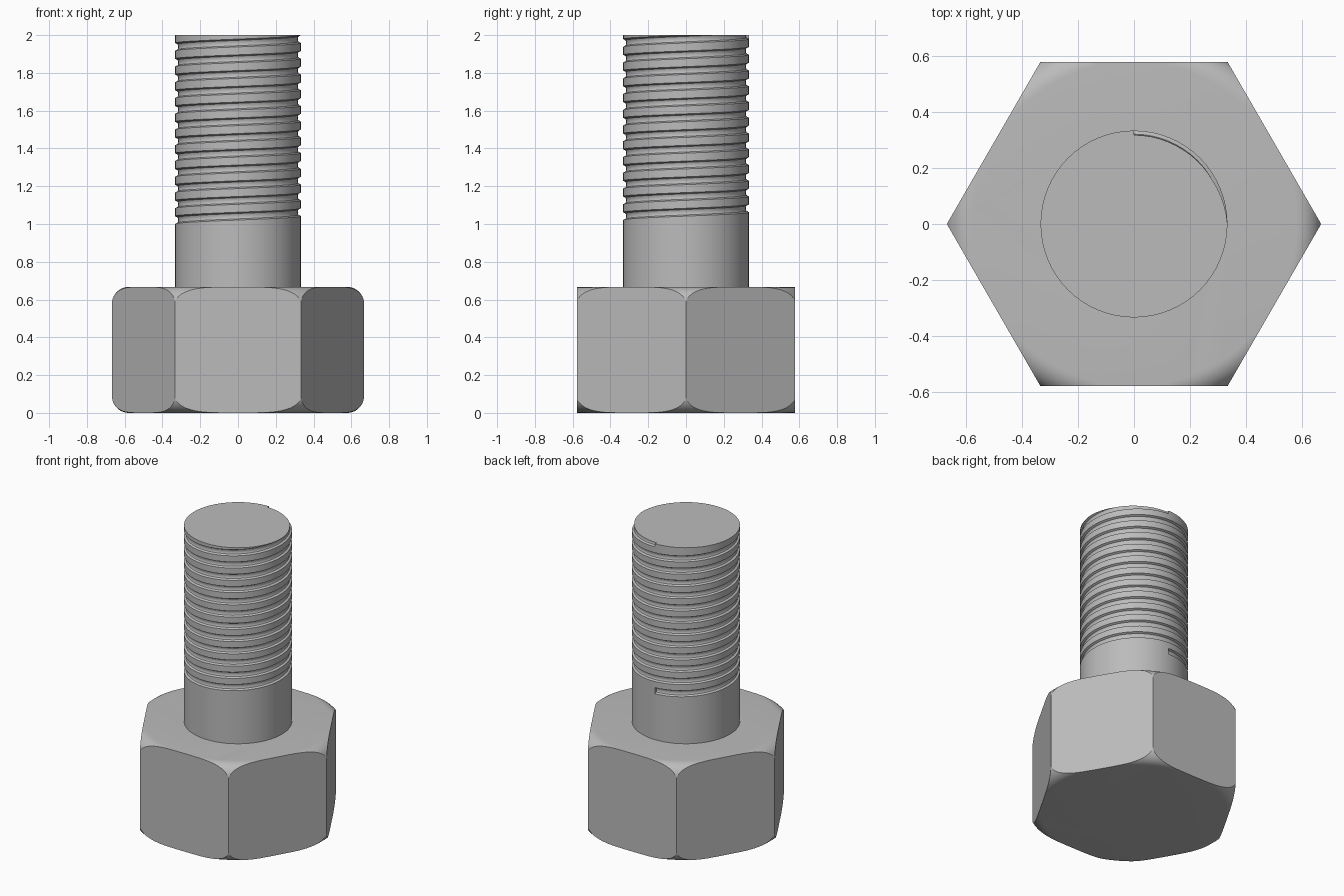
import bpy, bmesh, math

if "Cube" in bpy.data.objects:
    bpy.data.objects.remove(bpy.data.objects["Cube"])

steel = bpy.data.materials.new("steel_grey")
steel.use_nodes = True
GREY = (0.5, 0.5, 0.5, 1)
steel.diffuse_color = GREY
steel.node_tree.nodes["Principled BSDF"].inputs["Base Color"].default_value = GREY

HEAD_R, HEAD_H, FILLET = 0.667, 0.667, 0.09
SHANK_R, TOP, THREAD_START = 0.333, 2.0, 1.0
TURNS, DEPTH, STEPS = 12, 0.016, 64
PITCH = (TOP - THREAD_START) / TURNS


def make_object(name, bm):
    bmesh.ops.recalc_face_normals(bm, faces=bm.faces)
    mesh = bpy.data.meshes.new(name)
    bm.to_mesh(mesh)
    bm.free()
    mesh.materials.append(steel)
    obj = bpy.data.objects.new(name, mesh)
    bpy.context.collection.objects.link(obj)
    return obj


def select(obj):
    bpy.ops.object.select_all(action='DESELECT')
    obj.select_set(True)
    bpy.context.view_layer.objects.active = obj


# Hexagonal head: a prism intersected with a rounded drum
bm = bmesh.new()
ring = [bm.verts.new((HEAD_R * math.cos(a), HEAD_R * math.sin(a), 0))
        for a in (math.radians(60 * i) for i in range(6))]
base = bm.faces.new(ring)
extruded = bmesh.ops.extrude_face_region(bm, geom=[base])["geom"]
bmesh.ops.translate(bm, vec=(0, 0, HEAD_H),
                    verts=[v for v in extruded if isinstance(v, bmesh.types.BMVert)])
head = make_object("hex_head", bm)

quarter = [math.pi / 2 * i / 10 for i in range(11)]
core = HEAD_R - FILLET
lower = [(core + FILLET * math.sin(a), FILLET * (1 - math.cos(a))) for a in quarter]
profile = lower + [(r, HEAD_H - z) for r, z in reversed(lower)]
bm = bmesh.new()
rings = []
for r, z in profile:
    r += 0.0005
    rings.append([bm.verts.new((r * math.cos(a), r * math.sin(a), z))
                  for a in (math.tau * i / 96 for i in range(96))])
for a, b in zip(rings, rings[1:]):
    for i in range(96):
        j = (i + 1) % 96
        bm.faces.new((a[i], a[j], b[j], b[i]))
bm.faces.new(rings[0])
bm.faces.new(rings[-1])
drum = make_object("head_rounding_cutter", bm)
drum.hide_render = True

cut = head.modifiers.new("rounded_corners", 'BOOLEAN')
cut.operation = 'INTERSECT'
cut.solver = 'EXACT'
cut.object = drum
select(head)
bpy.ops.object.modifier_apply(modifier=cut.name)
bpy.data.objects.remove(drum)
bpy.ops.object.shade_smooth_by_angle(angle=math.radians(22))

# Threaded shank: one pitch of groove and ridge swept along a right-handed helix
groove = [(-0.25, 0), (-0.17, 0.8), (-0.08, 1), (0.08, 1), (0.17, 0.8), (0.25, 0), (0.75, 0)]
bm = bmesh.new()


def column(step, cut_depth):
    angle = math.pi / 2 + math.tau * step / STEPS
    z0 = THREAD_START + PITCH * step / STEPS
    return [bm.verts.new(((SHANK_R - d * cut_depth) * math.cos(angle),
                          (SHANK_R - d * cut_depth) * math.sin(angle),
                          z0 + s * PITCH)) for s, d in groove]


last = TURNS * STEPS
columns = [column(i, 0) for i in range(-6 * STEPS, 1)]
columns += [column(i, DEPTH) for i in range(0, last + 1)]
columns += [column(i, 0) for i in range(last, last + 2 * STEPS)]
for a, b in zip(columns, columns[1:]):
    for i in range(len(groove) - 1):
        bm.faces.new((a[i], b[i], b[i + 1], a[i + 1]))
bmesh.ops.remove_doubles(bm, verts=bm.verts, dist=0.00001)

# Trim both ends flat and cap them
for z, side in ((HEAD_H - 0.01, -1), (TOP, 1)):
    res = bmesh.ops.bisect_plane(bm, geom=bm.verts[:] + bm.edges[:] + bm.faces[:],
                                 plane_co=(0, 0, z), plane_no=(0, 0, side), clear_outer=True)
    rim = [e for e in res["geom_cut"] if isinstance(e, bmesh.types.BMEdge)]
    bmesh.ops.contextual_create(bm, geom=rim)
shank = make_object("threaded_shank", bm)
select(shank)
bpy.ops.object.shade_smooth_by_angle(angle=math.radians(25))
